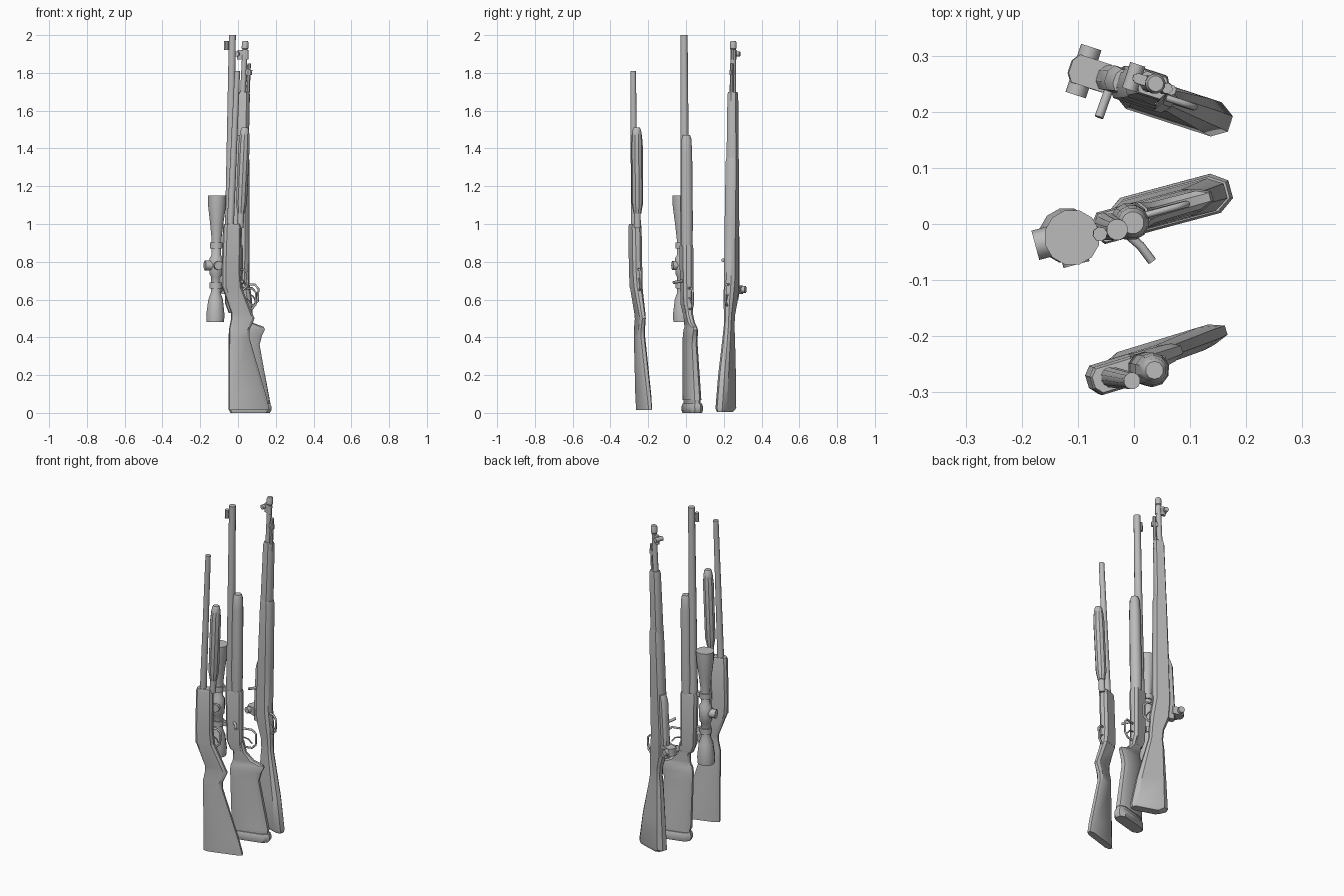
import bpy, bmesh, math
from mathutils import Matrix, Vector

if "Cube" in bpy.data.objects:
    bpy.data.objects.remove(bpy.data.objects["Cube"], do_unlink=True)

grey = bpy.data.materials.new("plain_grey")
grey.use_nodes = True
grey.diffuse_color = (0.5, 0.5, 0.5, 1)
grey.node_tree.nodes["Principled BSDF"].inputs["Base Color"].default_value = (0.5, 0.5, 0.5, 1)

OCTAGON = [(1, .45), (.75, 1), (-.75, 1), (-1, .45), (-1, -.45), (-.75, -1), (.75, -1), (1, -.45)]


def ring(n):
    return [(math.cos(2 * math.pi * i / n), math.sin(2 * math.pi * i / n)) for i in range(n)]


def finish(ob, angle=35):
    ob.data.materials.clear()
    ob.data.materials.append(grey)
    bpy.ops.object.select_all(action='DESELECT')
    ob.select_set(True)
    bpy.context.view_layer.objects.active = ob
    bpy.ops.object.shade_smooth_by_angle(angle=math.radians(angle))


class Gun:
    """Leaning frame: u points to the underside, v sideways, z up the barrel."""

    def __init__(self, prefix, base, lean, yaw):
        self.prefix = prefix
        c, s = math.cos(math.radians(yaw)), math.sin(math.radians(yaw))
        self.m = Matrix(((c, -s, lean[0], base[0]), (s, c, lean[1], base[1]),
                         (0, 0, 1, 0), (0, 0, 0, 1)))

    def loft(self, name, sections, shape=OCTAGON, angle=35):
        # each section: height, top edge u, under edge u, half width
        bm = bmesh.new()
        rows = []
        for z, u0, u1, half in sections:
            mid, reach = (u0 + u1) / 2, (u1 - u0) / 2
            rows.append([bm.verts.new((mid + reach * a, half * b, z)) for a, b in shape])
        for lo, hi in zip(rows, rows[1:]):
            for i in range(len(shape)):
                j = (i + 1) % len(shape)
                bm.faces.new((lo[i], lo[j], hi[j], hi[i]))
        bm.faces.new(rows[0][::-1])
        bm.faces.new(rows[-1])
        bm.transform(self.m)
        bmesh.ops.recalc_face_normals(bm, faces=bm.faces)
        me = bpy.data.meshes.new(self.prefix + name)
        bm.to_mesh(me)
        bm.free()
        ob = bpy.data.objects.new(self.prefix + name, me)
        bpy.context.collection.objects.link(ob)
        finish(ob, angle)

    def turned(self, name, u, profile, sides=12):
        # profile: (height, radius) pairs about an axis parallel to the barrel
        self.loft(name, [(z, u - r, u + r, r) for z, r in profile], ring(sides))

    def tube(self, name, points, radius, closed=False):
        cu = bpy.data.curves.new(self.prefix + name, 'CURVE')
        cu.dimensions = '3D'
        cu.bevel_depth = radius
        cu.bevel_resolution = 2
        cu.use_fill_caps = True
        sp = cu.splines.new('POLY')
        sp.points.add(len(points) - 1)
        for p, q in zip(sp.points, points):
            p.co = (*(self.m @ Vector(q)), 1)
        sp.use_cyclic_u = closed
        ob = bpy.data.objects.new(self.prefix + name, cu)
        bpy.context.collection.objects.link(ob)
        bpy.ops.object.select_all(action='DESELECT')
        ob.select_set(True)
        bpy.context.view_layer.objects.active = ob
        bpy.ops.object.convert(target='MESH')
        finish(bpy.context.object, 50)

    def trigger(self, z0, z1, u0, u1):
        c = 0.2 * (z1 - z0)
        self.tube("trigger_guard", [(u0, 0, z0), (u1 - c, 0, z0), (u1, 0, z0 + c),
                                    (u1, 0, z1 - c), (u1 - c, 0, z1), (u0, 0, z1)], 0.006)
        zm = z0 + 0.55 * (z1 - z0)
        self.tube("trigger", [(u0, 0, zm), (u0 + .5 * (u1 - u0), 0, zm - .01),
                              (u0 + .75 * (u1 - u0), 0, zm - .035)], 0.004)


# Front gun: pump action with a slim stock
a = Gun("pump_", (-.085, -.265), (.045, -.008), 17)
a.loft("stock", [(.015, .037, .26, .019), (.1, .034, .235, .021), (.4, .022, .13, .019),
                 (.44, .02, .13, .018), (.5, .03, .155, .016), (.53, .028, .14, .018),
                 (.665, -.027, .075, .023)])
a.loft("receiver", [(.665, -.029, .075, .024), (.75, -.034, .063, .026),
                    (.985, -.037, .056, .026), (1.0, -.033, .052, .022)])
a.turned("barrel", 0, [(.98, .019), (1.4, .017), (1.81, .015)])
a.turned("magazine_tube", .055, [(.98, .018), (1.08, .018)])
a.turned("forend", .056, [(1.055, .02), (1.11, .03), (1.42, .031), (1.47, .027), (1.5, .022), (1.51, .016)], 10)
a.trigger(.65, .76, .065, .108)

# Middle gun: scoped long barrel with a broad stock and butt pad
b = Gun("scoped_", (-.06, 0), (.015, -.005), 15)
b.loft("butt_pad", [(0, .024, .232, .033), (.012, .018, .24, .036), (.035, .018, .24, .036), (.05, .024, .234, .032)])
b.loft("pad_spacer", [(.045, .026, .228, .026), (.075, .026, .228, .026)])
b.loft("stock", [(.068, .02, .23, .03), (.36, .008, .172, .025), (.41, .006, .185, .023),
                 (.44, .01, .2, .02), (.455, .018, .195, .017), (.475, .022, .14, .018),
                 (.52, .02, .095, .019), (.58, .0, .08, .024)])
b.loft("receiver", [(.53, .005, .08, .02), (.58, -.015, .075, .026), (.87, -.025, .072, .029),
                    (.89, -.022, .068, .026)])
b.turned("barrel", 0, [(.88, .025), (1.4, .022), (2.0, .019)])
b.turned("forend", .037, [(.88, .03), (1.0, .033), (1.38, .031), (1.45, .027), (1.47, .02)])
b.loft("front_sight_post", [(1.935, -.035, 0, .004), (1.955, -.035, 0, .004)])
b.turned("front_sight_hood", -.031, [(1.92, .013), (1.97, .013)], 8)
b.trigger(.55, .66, .065, .15)
b.tube("bolt_handle", [(.03, -.02, .7), (.05, -.05, .695), (.063, -.082, .69)], .008)

# Telescopic sight on the middle gun
SCOPE = -.07
b.turned("scope", SCOPE, [(.48, .048), (.52, .05), (.6, .04), (.635, .027), (.72, .026), (.735, .036),
                          (.82, .036), (.835, .026), (.92, .027), (1.0, .036), (1.09, .048), (1.15, .05)])
b.tube("scope_elevation_knob", [(SCOPE, 0, .78), (SCOPE - .062, 0, .78)], .027)
b.tube("scope_side_knob", [(SCOPE, 0, .78), (SCOPE, -.052, .78)], .024)
for i, z in enumerate((.675, .885)):
    b.turned(f"scope_ring_{i}", SCOPE, [(z - .016, .034), (z + .016, .034)])
    b.loft(f"scope_mount_{i}", [(z - .013, SCOPE, .0, .011), (z + .013, SCOPE, .0, .011)])

# Rear gun: bolt action with full length wood
c = Gun("bolt_", (-.05, .25), (.045, 0), -18)
c.loft("stock", [(.005, .06, .228, .024), (.025, .02, .232, .032), (.2, .022, .19, .029),
                 (.4, .025, .128, .022), (.46, .03, .11, .02), (.52, .022, .105, .021),
                 (.6, -.012, .098, .027), (.7, -.022, .078, .03), (1.0, -.022, .066, .03),
                 (1.33, -.022, .05, .029), (1.35, -.02, .046, .026)])
c.loft("handguard", [(1.33, -.022, .044, .026), (1.68, -.022, .036, .023), (1.7, -.018, .033, .02)])
c.turned("barrel", 0, [(1.3, .018), (1.93, .014)])
c.turned("muzzle_cap", 0, [(1.925, .014), (1.93, .018), (1.96, .018), (1.97, .014)])
c.turned("cleaning_rod", .027, [(1.65, .011), (1.85, .01)], 8)
c.loft("rod_bracket", [(1.79, 0, .045, .009), (1.815, 0, .045, .009)])
c.loft("front_sight_base", [(1.87, -.04, .02, .009), (1.92, -.04, .018, .009)])
c.tube("front_sight_ears", [(-.038, -.024, 1.9), (-.038, .024, 1.9)], .014)
c.loft("receiver", [(.6, -.045, .03, .018), (.66, -.048, .03, .022), (.93, -.044, .03, .023), (.97, -.03, .03, .02)])
c.loft("rear_sight_block", [(.63, -.098, -.02, .026), (.675, -.098, -.02, .026)])
c.tube("rear_sight_knobs", [(-.073, -.045, .653), (-.073, .045, .653)], .019)
c.tube("bolt_handle", [(-.025, 0, .8), (-.027, -.045, .805), (-.028, -.072, .81)], .008)
c.trigger(.57, .68, .075, .135)
